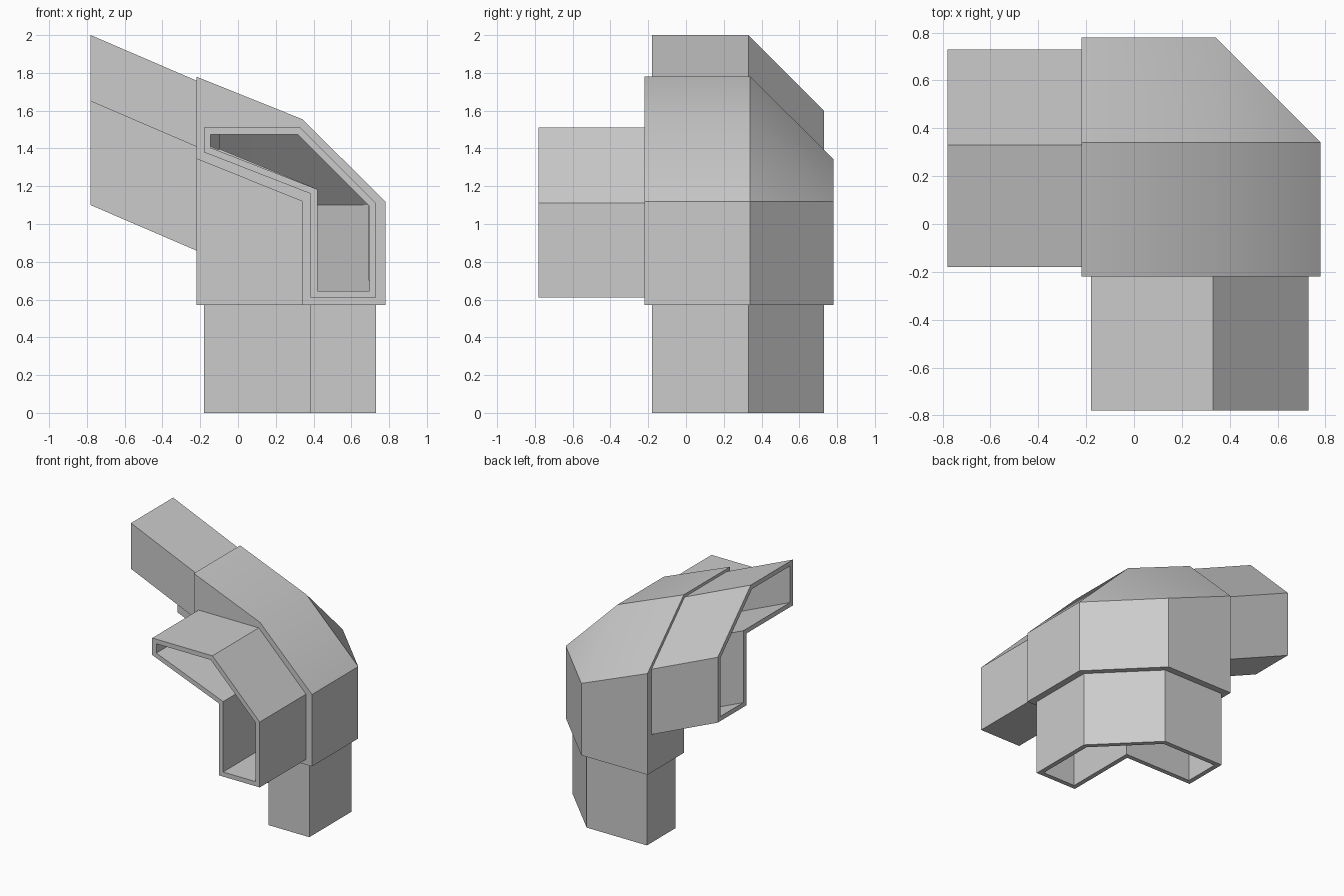
import bpy
import bmesh
from mathutils import Vector

cube = bpy.data.objects.get("Cube")
if cube:
    bpy.data.objects.remove(cube, do_unlink=True)

grey = bpy.data.materials.new("light_grey")
grey.use_nodes = True
colour = (0.6, 0.6, 0.6, 1)
grey.diffuse_color = colour
grey.node_tree.nodes["Principled BSDF"].inputs["Base Color"].default_value = colour

SLOPE = 0.43   # rise of the side arm
WALL = 0.035   # tube wall thickness


def make_object(name, bm):
    bmesh.ops.remove_doubles(bm, verts=bm.verts, dist=0.0001)
    bmesh.ops.recalc_face_normals(bm, faces=bm.faces)
    mesh = bpy.data.meshes.new(name)
    bm.to_mesh(mesh)
    bm.free()
    mesh.materials.append(grey)
    obj = bpy.data.objects.new(name, mesh)
    bpy.context.collection.objects.link(obj)
    return obj


def activate(obj):
    bpy.ops.object.select_all(action="DESELECT")
    obj.select_set(True)
    bpy.context.view_layer.objects.active = obj


def inset(profile, d):
    """Mitred inward offset of a clockwise outline."""
    pts = [Vector(p) for p in profile]
    result = []
    for i, p in enumerate(pts):
        a = (p - pts[i - 1]).normalized()
        b = (pts[(i + 1) % len(pts)] - p).normalized()
        na, nb = Vector((a.y, -a.x)), Vector((b.y, -b.x))
        result.append(p + (na + nb) * d / (1 + na.dot(nb)))
    return result


def prism(name, profile, place, start, end):
    """Solid prism between two stations."""
    bm = bmesh.new()
    rings = [[bm.verts.new(place(p, t)) for p in profile] for t in (start, end)]
    for i in range(len(profile)):
        bm.faces.new((rings[0][i - 1], rings[0][i], rings[1][i], rings[1][i - 1]))
    for ring in rings:
        bm.faces.new(ring)
    return make_object(name, bm)


def tube(name, profile, place, start, end):
    """Open tube with rims at both ends."""
    bm = bmesh.new()
    loops = [[bm.verts.new(place(p, t)) for p in ring]
             for ring, t in ((profile, start), (profile, end),
                             (inset(profile, WALL), end), (inset(profile, WALL), start))]
    for k in range(4):
        a, b = loops[k], loops[(k + 1) % 4]
        for i in range(len(profile)):
            bm.faces.new((a[i - 1], a[i], b[i], b[i - 1]))
    return make_object(name, bm)


def corner_block(name, lo, mid, hi, inner, floor, tops, shelf):
    """Three-way bevelled corner; tops = heights of top edge, bend, bevel foot."""
    z_lo, z_mid, z_hi = tops
    s_lo, s_in = shelf
    foot = z_hi + z_lo - z_mid
    top, east, north = (mid, mid, z_mid), (hi, mid, z_hi), (mid, hi, z_hi)
    nook = (inner, inner, s_in)
    front = [(lo, lo, z_lo), (mid, lo, z_mid), (hi, lo, z_hi), (hi, lo, floor),
             (inner, lo, floor), (inner, lo, s_in), (lo, lo, s_lo)]
    side = [(lo, lo, z_lo), (lo, mid, z_lo), (lo, hi, foot), (lo, hi, floor),
            (lo, inner, floor), (lo, inner, s_lo), (lo, lo, s_lo)]
    down = [(hi, lo, floor), (hi, mid, floor), (mid, hi, floor), (lo, hi, floor),
            (lo, inner, floor), (inner, inner, floor), (inner, lo, floor)]
    f, s, d = front, side, down
    faces = [f, s, d,
             (f[0], f[1], top, s[1]), (f[1], f[2], east, top), (f[2], f[3], d[1], east),
             (east, d[1], d[2], north), (north, d[2], d[3], s[2]), (top, north, s[2], s[1]),
             (top, east, north),
             (nook, f[5], f[6], s[5]), (nook, f[5], f[4], d[5]), (nook, s[5], s[4], d[5])]
    bm = bmesh.new()
    lookup = {}
    for face in faces:
        verts = []
        for co in face:
            key = tuple(round(c, 4) for c in co)
            if key not in lookup:
                lookup[key] = bm.verts.new(co)
            verts.append(lookup[key])
        bm.faces.new(verts)
    return make_object(name, bm)


# Outlines of the three arms
front_outline = [(-.18, 1.51), (.33, 1.51), (.73, 1.11), (.73, .61),
                 (.385, .61), (.385, 1.16), (-.18, 1.38)]
side_outline = [(-.18, 2), (.33, 2), (.73, 1.6), (.73, 1.1),
                (.385, 1.1), (.385, 1.65), (-.18, 1.65)]
lower_outline = [(-.18, .73), (.33, .73), (.73, .33), (.73, -.18),
                 (.385, -.18), (.385, .385), (-.18, .385)]

# Each arm: outline, placement, tip, hub face, depth of the opening in the hub
arms = {
    "front_arm": (front_outline, lambda p, t: (p[0], t, p[1]), -.78, -.22, -.1),
    "side_arm": (side_outline, lambda p, t: (t, p[0], p[1] - SLOPE * (t + .78)), -.78, -.22, -.1),
    "lower_arm": (lower_outline, lambda p, t: (p[0], p[1], t), 0, .57, .7),
}

# Hollow hub
hub = corner_block("corner_hub", -.22, .34, .78, .34, .57, (1.78, 1.555, 1.12), (1.345, 1.12))
cutters = [corner_block("hub_cavity", -.145, .32, .69, .42, .645,
                        (1.67, 1.48, 1.1), (1.417, 1.185))]

# Arms and their openings into the hub
parts = [hub]
for name, (outline, place, tip, face, depth) in arms.items():
    parts.append(tube(name, outline, place, tip, face))
    cutters.append(prism(name + "_opening", inset(outline, WALL), place, face - .05, depth))

for cutter in cutters:
    mod = hub.modifiers.new(cutter.name, "BOOLEAN")
    mod.operation = "DIFFERENCE"
    mod.solver = "EXACT"
    mod.object = cutter
    activate(hub)
    bpy.ops.object.modifier_apply(modifier=mod.name)
for cutter in cutters:
    bpy.data.objects.remove(cutter, do_unlink=True)

# Soft shading over the shallow bends only
for part in parts:
    activate(part)
    bpy.ops.object.shade_smooth_by_angle(angle=0.52)
